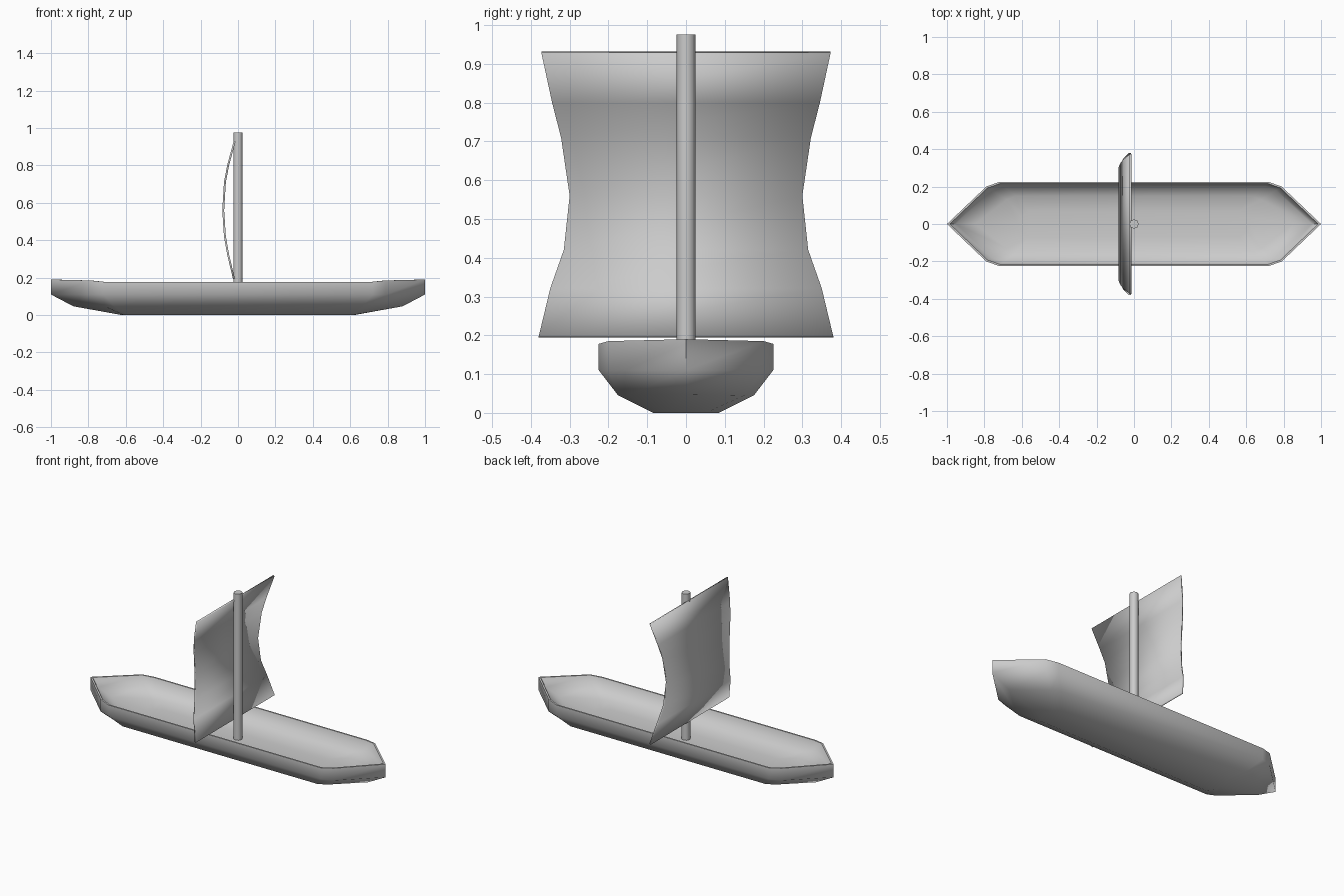
import bpy, math

if "Cube" in bpy.data.objects:
    bpy.data.objects.remove(bpy.data.objects["Cube"])


def make_object(name, verts, faces, angle):
    mesh = bpy.data.meshes.new(name)
    mesh.from_pydata(verts, [], faces)
    mesh.update()
    obj = bpy.data.objects.new(name, mesh)
    bpy.context.collection.objects.link(obj)
    smooth(obj, angle)
    return obj


def smooth(obj, angle):
    bpy.ops.object.select_all(action='DESELECT')
    obj.select_set(True)
    bpy.context.view_layer.objects.active = obj
    bpy.ops.object.shade_smooth_by_angle(angle=math.radians(angle))


def ring(tip, shoulder, side):
    """Ten-point hull outline mirrored in x and y from three corner points."""
    (tx, tz), (ax, ay, az), (bx, by, bz) = tip, shoulder, side
    return [(tx, 0, tz), (ax, ay, az), (bx, by, bz),
            (-bx, by, bz), (-ax, ay, az), (-tx, 0, tz),
            (-ax, -ay, az), (-bx, -by, bz), (bx, -by, bz), (ax, -ay, az)]


# Hull: outlines from the keel up the outside, over the rim and down inside
rings = [
    ring((.62, 0), (.61, .05, 0), (.58, .085, 0)),
    ring((.88, .047), (.71, .15, .045), (.66, .175, .045)),
    ring((1, .11), (.79, .2, .11), (.72, .225, .11)),
    ring((1, .19), (.79, .2, .185), (.72, .225, .178)),
    ring((.985, .19), (.783, .193, .185), (.716, .216, .178)),
    ring((.95, .14), (.76, .18, .13), (.70, .203, .125)),
    ring((.85, .105), (.68, .13, .09), (.63, .15, .09)),
    ring((.62, .08), (.60, .04, .08), (.56, .07, .08)),
]
n = 10
verts = [v for r in rings for v in r]
faces = [tuple(reversed(range(n)))]
for k in range(len(rings) - 1):
    for i in range(n):
        j = (i + 1) % n
        faces.append((k * n + i, k * n + j, (k + 1) * n + j, (k + 1) * n + i))
faces.append(tuple((len(rings) - 1) * n + i for i in range(n)))
make_object("hull", verts, faces, 55)

# Mast
bpy.ops.mesh.primitive_cylinder_add(vertices=8, radius=.025, depth=.895,
                                    location=(0, 0, .5275))
mast = bpy.context.object
mast.name = "mast"
smooth(mast, 50)

# Sail: bellied sheet with curved-in sides, (x, half width, z) per row
rows = [(-.022, .38, .195), (-.052, .35, .32), (-.070, .315, .42),
        (-.079, .30, .56), (-.070, .322, .71), (-.053, .345, .80),
        (-.018, .373, .93)]
sv = [(x, s * y, z) for x, y, z in rows for s in (-1, 1)]
sf = [(2 * k, 2 * k + 1, 2 * k + 3, 2 * k + 2) for k in range(len(rows) - 1)]
sail = make_object("sail", sv, sf, 40)
solid = sail.modifiers.new("thickness", 'SOLIDIFY')
solid.thickness = .01
solid.offset = 0
